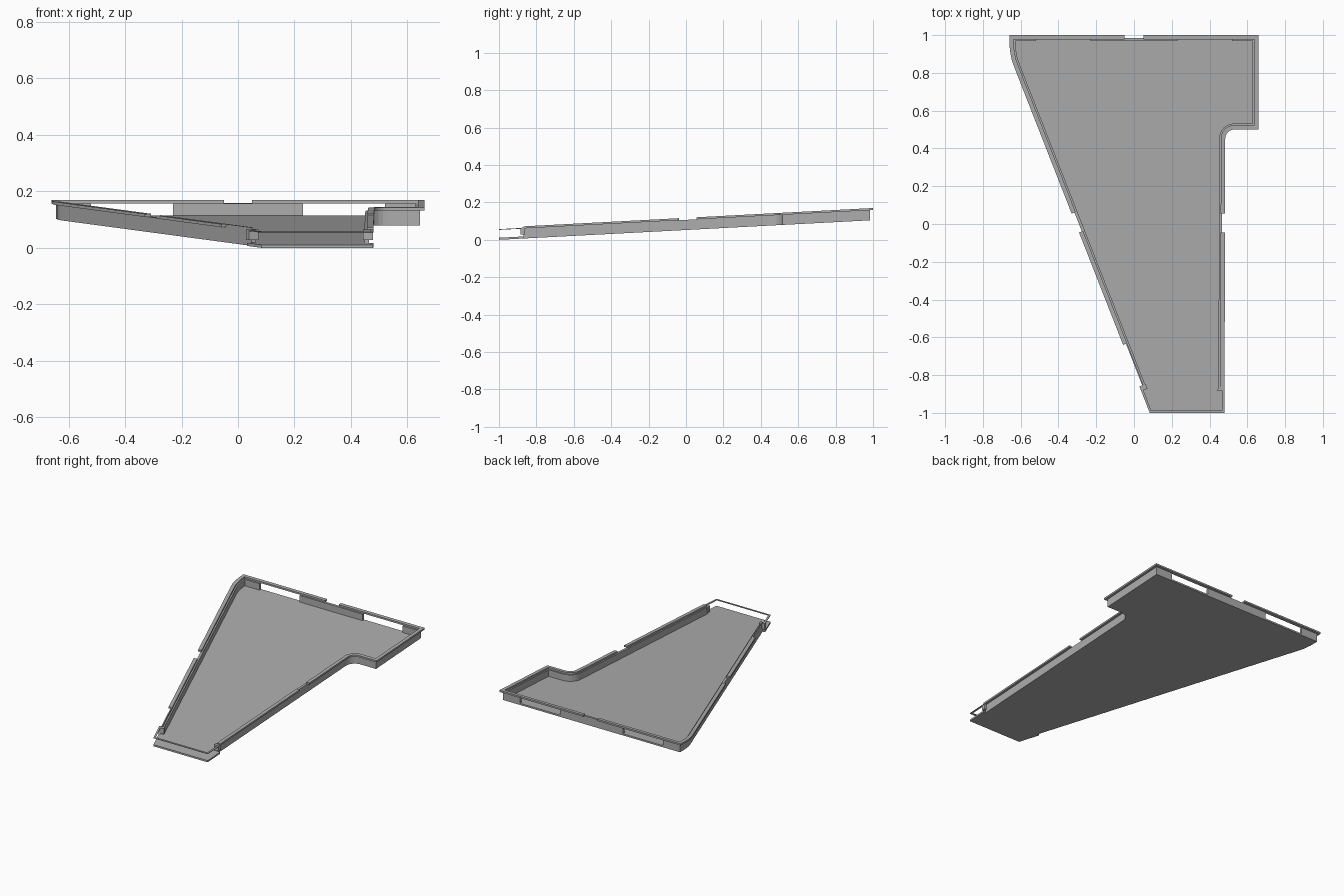
import bpy, bmesh, math
from mathutils import Vector

cube = bpy.data.objects.get("Cube")
if cube:
    bpy.data.objects.remove(cube, do_unlink=True)

mat = bpy.data.materials.new("plain grey")
mat.use_nodes = True
GREY = (0.42, 0.42, 0.42, 1)
mat.diffuse_color = GREY
mat.node_tree.nodes["Principled BSDF"].inputs["Base Color"].default_value = GREY

SLOPE = 0.0525   # the whole tray rises towards the back
FLOOR, WALL, RIM = 0.011, 0.054, 0.065


# Points on the straight edges of the outline
def left(y):
    return (-0.63 + (0.82 - y) * 0.392, y)


def right(y):
    return (0.479 + (y + 1) * 0.003, y)


def back(x):
    return (x, 1.0)


# Corners of the outline, running clockwise
LEFT_CORNER = [left(0.82), (-0.648, 0.87), (-0.657, 0.92), (-0.66, 0.96), back(-0.66)]
ARC = [(0.53 - 0.047 * math.sin(a), 0.453 + 0.047 * math.cos(a))
       for a in (math.pi / 2 * i / 6 for i in range(7))]
RIGHT_CORNER = [back(0.66), (0.66, 0.5)] + ARC


def offset(path, d):
    """Shift an open path inwards by d with mitred corners."""
    pts = [Vector(p) for p in path]
    dirs = [(b - a).normalized() for a, b in zip(pts, pts[1:])]
    normals = [Vector((t.y, -t.x)) for t in dirs]
    result = []
    for i, p in enumerate(pts):
        n0 = normals[max(i - 1, 0)]
        n1 = normals[min(i, len(normals) - 1)]
        result.append(p + (n0 + n1) * d / (1 + n0.dot(n1)))
    return result


def prism(name, polygon, z0, z1):
    """Extrude a plan polygon between two heights above the sloping base."""
    bm = bmesh.new()
    low, high = ([bm.verts.new((x, y, SLOPE * (y + 1) + z)) for x, y in polygon]
                 for z in (z0, z1))
    n = len(polygon)
    bm.faces.new(low)
    bm.faces.new(high)
    for i in range(n):
        j = (i + 1) % n
        bm.faces.new((low[i], low[j], high[j], high[i]))
    bmesh.ops.recalc_face_normals(bm, faces=bm.faces)
    mesh = bpy.data.meshes.new(name)
    bm.to_mesh(mesh)
    bm.free()
    mesh.materials.append(mat)
    obj = bpy.data.objects.new(name, mesh)
    bpy.context.collection.objects.link(obj)
    return obj


def strip(name, path, d0, d1, z0, z1):
    """Solid strip following a path between two inward offsets."""
    prism(name, offset(path, d0) + offset(path, d1)[::-1], z0, z1)


END = -0.87   # where the walls stop at the narrow end

# Floor sheet, reaching past the walls at the narrow end
outline = [left(END)] + LEFT_CORNER + RIGHT_CORNER + [right(END)]
floor_edge = offset(outline, 0.016)
prism("floor", floor_edge + [right(END), right(-1), left(-1), left(END)], 0, FLOOR)

# Walls, open at two slots in the back
walls = {
    "left_wall": [left(END)] + LEFT_CORNER + [back(-0.52)],
    "back_wall": [back(-0.23), back(0.23)],
    "right_wall": [back(0.52)] + RIGHT_CORNER + [right(END)],
}
for name, path in walls.items():
    strip(name, path, 0.016, 0.032, FLOOR, WALL)

# Flange on top of the walls, broken by a notch on each side
rims = {
    "left_front_rim": [left(-0.64), left(-0.045)],
    "left_back_rim": [left(0.055)] + LEFT_CORNER + [back(-0.05)],
    "right_back_rim": [back(0.05)] + RIGHT_CORNER + [right(0.055)],
    "right_front_rim": [right(-0.045), right(END)],
}
for name, path in rims.items():
    strip(name, path, 0, 0.023, WALL, RIM)
strip("narrow_rim", [left(END), left(-0.64)], 0.016, 0.023, WALL, RIM)

# End posts of the side walls
strip("left_post", [left(END - 0.015), left(END + 0.01)], 0, 0.036, FLOOR + 0.01, WALL + 0.004)
strip("right_post", [right(END + 0.01), right(END - 0.015)], 0.002, 0.036, FLOOR + 0.01, WALL + 0.004)

# Thin frame bridging the open narrow end
strip("end_frame", [right(END), right(-1), left(-1), left(END)], 0, 0.012, WALL - 0.001, WALL + 0.003)
